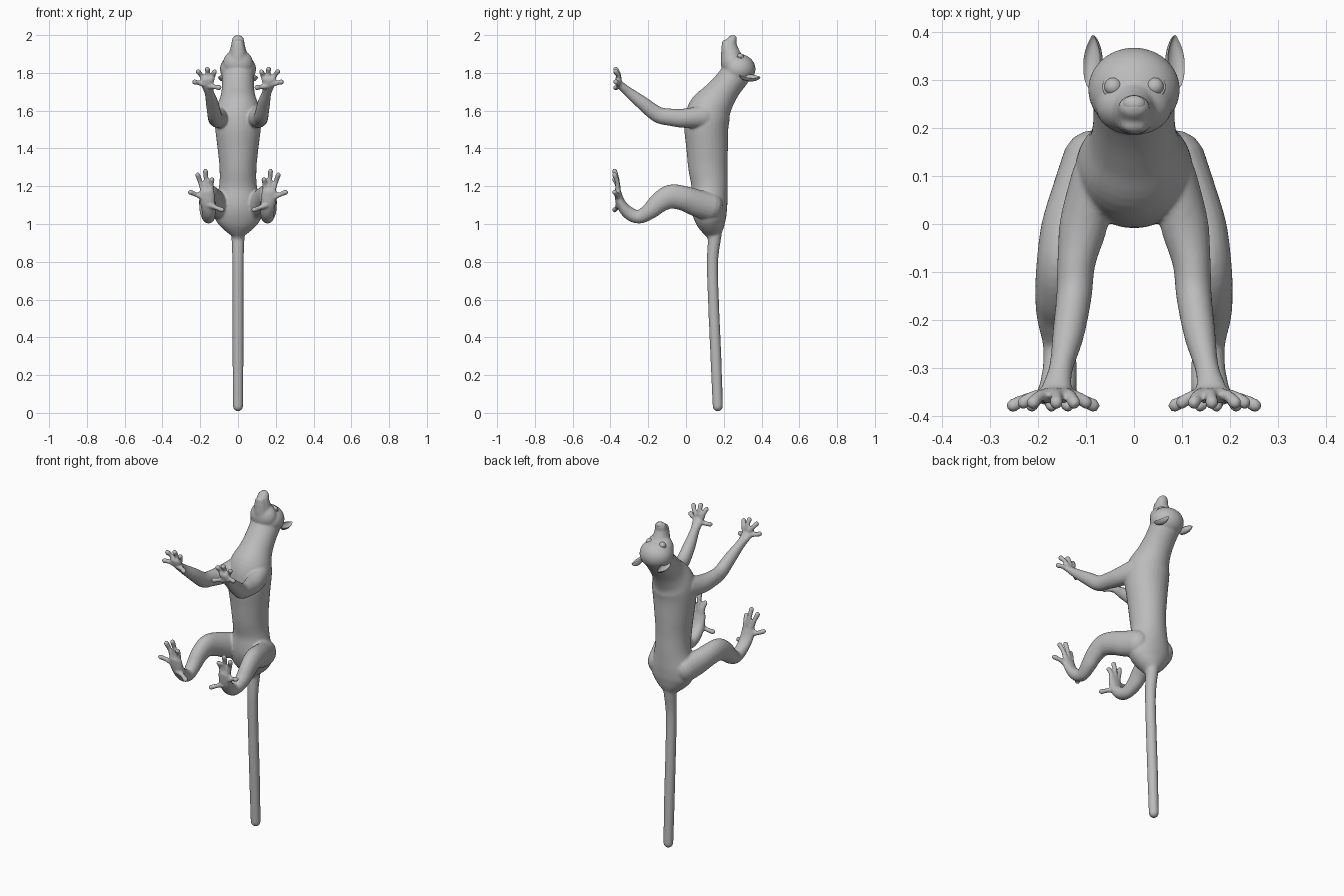
import bpy, bmesh, math
from mathutils import Vector, Matrix

if "Cube" in bpy.data.objects:
    bpy.data.objects.remove(bpy.data.objects["Cube"])

fur = bpy.data.materials.new("plain grey")
fur.diffuse_color = (0.5, 0.5, 0.5, 1)
fur.use_nodes = True
fur.node_tree.nodes["Principled BSDF"].inputs["Base Color"].default_value = fur.diffuse_color


def catmull(rows, steps):
    """Smoothly resample rows of numbers."""
    out = []
    for i in range(len(rows) - 1):
        a, b, c, d = (rows[max(0, min(len(rows) - 1, i + k))] for k in (-1, 0, 1, 2))
        for s in range(steps):
            t = s / steps
            out.append([0.5 * (2*q + (r - p)*t + (2*p - 5*q + 4*r - w)*t*t + (3*q - p - 3*r + w)*t**3)
                        for p, q, r, w in zip(a, b, c, d)])
    return out + [list(rows[-1])]


def loft(bm, rows, ref=(1, 0, 0), n=20, steps=5):
    """Round-ended tube; each row is x, y, z, half width along ref, half depth."""
    rows = catmull(rows, steps)
    pts = [Vector(r[:3]) for r in rows]
    tans = [(pts[min(i + 1, len(pts) - 1)] - pts[max(i - 1, 0)]).normalized() for i in range(len(pts))]
    secs = [(p, t, r[3], r[4]) for p, t, r in zip(pts, tans, rows)]

    def cap(sec, sign):
        p, t, w, d = sec
        return [(p + t * sign * min(w, d) * math.sin(a), t, w * math.cos(a), d * math.cos(a))
                for a in (0.4, 0.8, 1.15, 1.45)]
    secs = cap(secs[0], -1)[::-1] + secs + cap(secs[-1], 1)
    rings = []
    for p, t, w, d in secs:
        u = Vector(ref)
        u = (u - t * u.dot(t)).normalized()
        v = t.cross(u)
        rings.append([bm.verts.new(p + u * w * math.cos(2*math.pi*k/n) + v * d * math.sin(2*math.pi*k/n))
                      for k in range(n)])
    for a, b in zip(rings, rings[1:]):
        for k in range(n):
            bm.faces.new((a[k], a[(k + 1) % n], b[(k + 1) % n], b[k]))
    bm.faces.new(rings[0][::-1])
    bm.faces.new(rings[-1])


def ball(bm, loc, rad, rot=(0, 0, 0)):
    m = Matrix.Translation(loc)
    for ang, ax in zip(rot, "XYZ"):
        m = m @ Matrix.Rotation(math.radians(ang), 4, ax)
    return bmesh.ops.create_uvsphere(bm, u_segments=28, v_segments=18, radius=1,
                                     matrix=m @ Matrix.Diagonal((*rad, 1)))["verts"]


def finish(bm, name):
    bmesh.ops.recalc_face_normals(bm, faces=bm.faces)
    me = bpy.data.meshes.new(name)
    bm.to_mesh(me)
    bm.free()
    me.materials.append(fur)
    ob = bpy.data.objects.new(name, me)
    bpy.context.collection.objects.link(ob)
    for p in me.polygons:
        p.use_smooth = True
    return ob


bm = bmesh.new()
# torso and neck: y, z, half width, half depth
torso = [(.148, .94, .035, .04), (.14, .98, .085, .065), (.13, 1.03, .122, .085), (.122, 1.1, .125, .097),
         (.125, 1.2, .1, .096), (.116, 1.3, .098, .104), (.112, 1.4, .108, .11), (.108, 1.52, .122, .117),
         (.125, 1.6, .118, .115), (.17, 1.67, .093, .092), (.215, 1.73, .085, .08), (.262, 1.79, .085, .078)]
loft(bm, [(0, y, z, w, d) for y, z, w, d in torso], n=32)
# tail
loft(bm, [(0, .168, .035, .027, .027), (0, .158, .3, .029, .029), (0, .145, .6, .029, .029),
          (0, .14, .8, .03, .03), (0, .152, .94, .036, .036), (0, .15, 1.02, .05, .05)])
# skull and muzzle
ball(bm, (0, .28, 1.82), (.096, .088, .08))
ball(bm, (0, .245, 1.85), (.08, .06, .075))
loft(bm, [(0, .245, 1.86, .06, .06), (0, .235, 1.91, .046, .05), (0, .236, 1.95, .036, .036),
          (0, .243, 1.972, .033, .027)])
loft(bm, [(0, .225, 1.86, .05, .035), (0, .212, 1.92, .037, .026), (0, .205, 1.96, .027, .015)])

for s in (1, -1):
    # arms
    loft(bm, [(s*x, y, z, w, d) for x, y, z, w, d in (
        (.085, .1, 1.57, .045, .06), (.105, .0, 1.56, .05, .052), (.12, -.08, 1.565, .04, .046),
        (.125, -.15, 1.58, .037, .043), (.137, -.23, 1.64, .033, .036), (.152, -.3, 1.695, .025, .027),
        (.162, -.345, 1.735, .032, .02), (.165, -.362, 1.765, .036, .014))])
    # legs, ending in the soles
    loft(bm, [(s*x, y, z, w, d) for x, y, z, w, d in (
        (.085, .13, 1.09, .065, .075), (.115, .06, 1.11, .058, .072), (.14, -.01, 1.135, .054, .066),
        (.155, -.08, 1.145, .048, .064), (.162, -.14, 1.115, .044, .055), (.163, -.19, 1.07, .04, .045),
        (.156, -.25, 1.038, .034, .036), (.155, -.305, 1.06, .036, .034), (.16, -.345, 1.11, .04, .026),
        (.167, -.362, 1.17, .042, .018))])
    # fingers and toes: root x, z then tip x, z
    hand = [(.14, 1.76, .125, 1.805), (.16, 1.77, .162, 1.82), (.18, 1.765, .21, 1.807),
            (.18, 1.74, .23, 1.752), (.15, 1.73, .1, 1.722)]
    foot = [(.145, 1.17, .138, 1.235), (.165, 1.18, .172, 1.28), (.185, 1.175, .213, 1.26),
            (.185, 1.14, .252, 1.168), (.15, 1.1, .085, 1.075)]
    for digits, y0, y1 in ((hand, -.355, -.372), (foot, -.36, -.378)):
        for x0, z0, x1, z1 in digits:
            a, b = Vector((s*x0, y0, z0)), Vector((s*x1, y1, z1))
            m = a.lerp(b, .55) + Vector((0, .006, 0))
            loft(bm, [(*a, .015, .015), (*m, .0125, .0125), (*b, .0145, .0145)], ref=(0, 1, 0), n=12)

# fuse everything into one smooth skin
body = finish(bm, "body")
rm = body.modifiers.new("fuse", "REMESH")
rm.mode, rm.voxel_size, rm.use_smooth_shade = "VOXEL", .006, True
sm = body.modifiers.new("soften", "SMOOTH")
sm.factor, sm.iterations = .5, 6

for s, side in ((1, "right"), (-1, "left")):
    # ears: leaf-shaped shells hollowed on the side facing up
    bm = bmesh.new()
    for v in ball(bm, (0, 0, 0), (1, 1, 1)):
        x, y, z = v.co
        taper = 1 - .45 * max(y, 0) ** 2
        if z > 0:
            z = -.75 * z * (1 - .2 * z)
            z += .12
        v.co = (x * taper * .02, y * .056, z * .03)
    bm.transform(Matrix.Translation((s*.088, .338, 1.783)) @ Matrix.Rotation(s*.5, 4, 'Y')
                 @ Matrix.Rotation(-.1, 4, 'X'))
    finish(bm, side + "_ear")
    # eyes with a raised rim and a flat pupil
    bm = bmesh.new()
    c, tilt = Vector((s*.043, .286, 1.884)), Matrix.Rotation(s*.3, 4, 'Y') @ Matrix.Rotation(-.25, 4, 'X')
    ball(bm, c, (.019, .019, .019))
    n = 28
    ring = [[bm.verts.new(c + tilt @ Vector(((.0195 + .004*math.cos(b))*math.cos(a),
             (.0195 + .004*math.cos(b))*math.sin(a), .004*math.sin(b) + .002)))
             for b in [j*math.pi/4 for j in range(8)]] for a in [i*2*math.pi/n for i in range(n)]]
    for i in range(n):
        for j in range(8):
            k, l = (i + 1) % n, (j + 1) % 8
            bm.faces.new((ring[i][j], ring[k][j], ring[k][l], ring[i][l]))
    finish(bm, side + "_eye")
# nose pad
bm = bmesh.new()
ball(bm, (0, .25, 1.983), (.024, .018, .016))
finish(bm, "nose")
